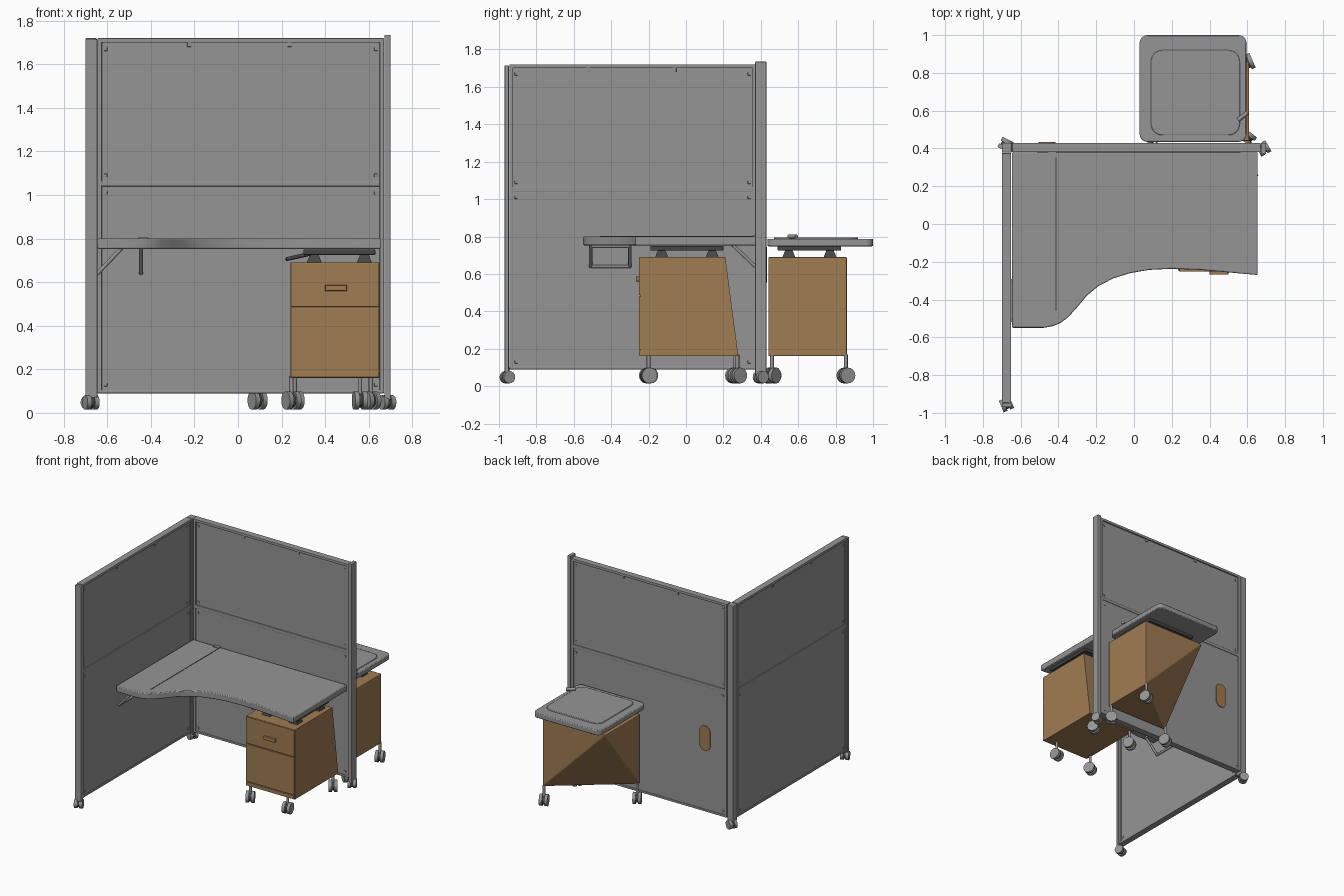
import bpy, bmesh, math
from mathutils import Vector

cube = bpy.data.objects.get("Cube")
if cube:
    bpy.data.objects.remove(cube, do_unlink=True)


def material(name, rgb):
    m = bpy.data.materials.new(name)
    m.use_nodes = True
    m.diffuse_color = (*rgb, 1)
    m.node_tree.nodes["Principled BSDF"].inputs["Base Color"].default_value = (*rgb, 1)
    return m


GREY = material("panel grey", (0.30, 0.30, 0.30))
TAN = material("wood tan", (0.35, 0.20, 0.085))
DARK = material("dark grey", (0.06, 0.06, 0.06))


def finish(name, bm, mat, bevel=0, smooth=False):
    bmesh.ops.recalc_face_normals(bm, faces=bm.faces)
    me = bpy.data.meshes.new(name)
    bm.to_mesh(me)
    bm.free()
    ob = bpy.data.objects.new(name, me)
    bpy.context.collection.objects.link(ob)
    me.materials.append(mat)
    if bevel:
        mod = ob.modifiers.new("soft edges", "BEVEL")
        mod.width, mod.segments, mod.limit_method = bevel, 2, "ANGLE"
    if smooth:
        bpy.ops.object.select_all(action="DESELECT")
        ob.select_set(True)
        bpy.context.view_layer.objects.active = ob
        bpy.ops.object.shade_smooth_by_angle(angle=math.radians(35))
    return ob


def box(name, x, y, z, mat, bevel=0):
    """Box from (min, max) ranges."""
    return hull(name, [(a, b, c) for a in x for b in y for c in z], mat, bevel)


def hull(name, pts, mat, bevel=0):
    bm = bmesh.new()
    for p in pts:
        bm.verts.new(p)
    bmesh.ops.convex_hull(bm, input=bm.verts)
    bmesh.ops.dissolve_limit(bm, angle_limit=0.01, verts=bm.verts, edges=bm.edges)
    return finish(name, bm, mat, bevel)


def slab(name, outline, z0, z1, mat, bevel=0):
    """Extruded flat outline."""
    bm = bmesh.new()
    face = bm.faces.new([bm.verts.new((x, y, z0)) for x, y in outline])
    ext = bmesh.ops.extrude_face_region(bm, geom=[face])
    verts = [v for v in ext["geom"] if isinstance(v, bmesh.types.BMVert)]
    bmesh.ops.translate(bm, verts=verts, vec=(0, 0, z1 - z0))
    return finish(name, bm, mat, bevel, True)


def rod(name, a, b, r, mat, sides=12):
    a, b = Vector(a), Vector(b)
    bm = bmesh.new()
    bmesh.ops.create_cone(bm, cap_ends=True, segments=sides, radius1=r, radius2=r, depth=(b - a).length)
    rot = (b - a).to_track_quat("Z", "Y").to_matrix().to_4x4()
    rot.translation = (a + b) / 2
    bmesh.ops.transform(bm, matrix=rot, verts=bm.verts)
    return finish(name, bm, mat, 0, True)


def rounded(x0, x1, y0, y1, r, n=6):
    pts = []
    for k, (cx, cy) in enumerate([(x1 - r, y1 - r), (x0 + r, y1 - r), (x0 + r, y0 + r), (x1 - r, y0 + r)]):
        for i in range(n + 1):
            a = (k + i / n) * math.pi / 2
            pts.append((cx + r * math.cos(a), cy + r * math.sin(a)))
    return pts


def caster(name, x, y, top, turn, r=0.045, mat=GREY):
    """Twin wheel with a hood and a stem, trailing in direction turn."""
    c = Vector((x, y, r + 0.015))
    axle = Vector((math.cos(turn), math.sin(turn), 0))
    for s in (-1, 1):
        rod(name + "_wheel", c + axle * s * 0.008, c + axle * s * 0.03, r, mat, 16)
    rod(name + "_hub", c - axle * 0.012, c + axle * 0.012, r * 0.75, DARK)
    rod(name + "_stem", (x, y, c.z), (x, y, top), 0.01, mat)


# Screen panels: the along axis runs from a to b, the across axis from c to d
def screen(name, a, b, c, d, along_x):
    def part(label, u, v, z, bevel=0.003):
        x, y = (u, v) if along_x else (v, u)
        box(name + "_" + label, x, y, z, GREY, bevel)

    thick = (c, d)
    part("top_rail", (a, b), thick, (1.70, 1.72))
    part("middle_rail", (a, b), (c + 0.002, d - 0.002), (1.04, 1.065))
    part("bottom_rail", (a, b), thick, (0.09, 0.105))
    for u in ((a, a + 0.02), (b - 0.02, b)):
        part("upright", u, thick, (0.09, 1.72))
    for z0, z1, gap in ((0.1, 1.045, 0.006), (1.06, 1.705, 0.010)):
        part("infill", (a + 0.01, b - 0.01), (c + gap, d - gap), (z0, z1), 0)
        # Corner fixings
        for u in (a + 0.037, b - 0.037):
            for z in (z0 + 0.03, z1 - 0.035):
                part("fixing", (u - 0.008, u + 0.008), (c + gap - 0.004, d - gap + 0.004),
                     (z - 0.008, z + 0.008), 0.002)
    # Clips under the top rail
    for t in (0.32, 0.67):
        u = a + (b - a) * t
        part("clip", (u - 0.009, u + 0.009), (c + 0.003, d - 0.003), (1.68, 1.702), 0.002)


screen("back_screen", -0.645, 0.67, 0.38, 0.43, True)
screen("side_screen", -0.945, 0.375, -0.70, -0.65, False)
box("front_post", (-0.70, -0.645), (-0.97, -0.947), (0.07, 1.715), GREY, 0.004)
box("end_post", (0.672, 0.70), (0.37, 0.43), (0.06, 1.735), GREY, 0.004)
box("corner_post", (-0.70, -0.647), (0.378, 0.43), (0.07, 1.72), GREY, 0.006)
for x, y, turn in ((-0.675, -0.955, 0.4), (-0.68, 0.42, 1.1), (0.685, 0.4, 0.5)):
    caster("screen_caster", x, y, 0.10, turn, 0.033)

# Oval grommet plate on the outside of the back screen
bm = bmesh.new()
oval = [(-0.46 + px, 0.425 + 0.002, 0.65 + pz) for px, pz in rounded(-0.045, 0.045, -0.095, 0.095, 0.043)]
face = bm.faces.new([bm.verts.new(p) for p in oval])
ext = bmesh.ops.extrude_face_region(bm, geom=[face])
bmesh.ops.translate(bm, vec=(0, 0.006, 0), verts=[v for v in ext["geom"] if isinstance(v, bmesh.types.BMVert)])
finish("grommet_plate", bm, TAN)

# Desk top with a swept front edge
desk = [(-0.645, 0.38), (0.655, 0.38), (0.655, -0.27), (0.52, -0.258), (0.35, -0.243), (0.2, -0.237),
        (0.08, -0.243), (-0.02, -0.26), (-0.11, -0.288), (-0.19, -0.33), (-0.25, -0.38), (-0.3, -0.44),
        (-0.35, -0.495), (-0.39, -0.525), (-0.43, -0.541), (-0.48, -0.55), (-0.645, -0.55)]
slab("desk_top", desk, 0.753, 0.80, GREY, 0.006)
box("desk_seam", (-0.416, -0.410), (-0.46, 0.36), (0.798, 0.802), DARK)
box("desk_clip", (-0.46, -0.41), (0.355, 0.38), (0.798, 0.806), GREY)

# Desk brackets
for y in (-0.51, -0.3):
    rod("side_bracket_arm", (-0.645, y, 0.64), (-0.535, y, 0.755), 0.009, GREY)
rod("side_bracket_bar", (-0.645, -0.515, 0.64), (-0.645, -0.295, 0.64), 0.009, GREY)
rod("side_bracket_top", (-0.54, -0.515, 0.748), (-0.54, -0.295, 0.748), 0.009, GREY)
rod("back_bracket", (-0.445, 0.37, 0.64), (-0.445, 0.25, 0.755), 0.009, GREY)

# Front pedestal cabinet: the back leans out towards the floor
hull("desk_cabinet", [(x, y, z) for x in (0.24, 0.65)
     for y, z in ((-0.243, 0.16), (-0.243, 0.69), (0.21, 0.69), (0.28, 0.16))], TAN)
for z0, z1 in ((0.163, 0.190), (0.195, 0.481), (0.487, 0.688)):
    box("drawer_front", (0.242, 0.648), (-0.251, -0.24), (z0, z1), TAN, 0.002)
box("drawer_handle", (0.40, 0.50), (-0.268, -0.25), (0.56, 0.587), TAN, 0.004)

# Rear pedestal cabinet: one lower corner is cut away
hull("rear_cabinet", [(x, y, z) for x in (0.08, 0.61) for y in (0.44, 0.86) for z in (0.16, 0.69)
     if (x, y, z) != (0.08, 0.86, 0.16)], TAN, 0.006)

# Rear worktop with a raised pad and a lever
slab("rear_top", rounded(0.03, 0.595, 0.435, 1.0, 0.04), 0.748, 0.788, GREY, 0.006)
slab("rear_pad", rounded(0.09, 0.56, 0.47, 0.92, 0.06), 0.78, 0.795, GREY, 0.004)
rod("rear_lever", (0.55, 0.55, 0.80), (0.60, 0.59, 0.80), 0.011, GREY)


# Mounts between the cabinets and their tops
def mount(name, x0, x1, y0, y1):
    box(name + "_plate", (x0, x1), (y0, y1), (0.725, 0.75), DARK, 0.004)
    for x in (x0 + 0.05, x1 - 0.05):
        for y in (y0 + 0.06, y1 - 0.06):
            hull(name + "_foot", [(x + sx * r, y + sy * r, z) for sx in (-1, 1) for sy in (-1, 1)
                                  for r, z in ((0.035, 0.688), (0.018, 0.73))], DARK)


mount("desk_mount", 0.30, 0.63, -0.19, 0.20)
rod("desk_mount_lever", (0.22, -0.15, 0.705), (0.33, -0.12, 0.73), 0.009, DARK)
mount("rear_mount", 0.14, 0.55, 0.49, 0.83)

# Cabinet casters
for x, y, turn in ((0.245, -0.2, 0.5), (0.56, -0.2, 0.2), (0.61, 0.275, 0.6), (0.26, 0.26, 0.5),
                   (0.09, 0.46, 0.5), (0.6, 0.855, 0.4), (0.6, 0.46, 0.9)):
    caster("cabinet_caster", x, y, 0.17, turn, 0.042)
